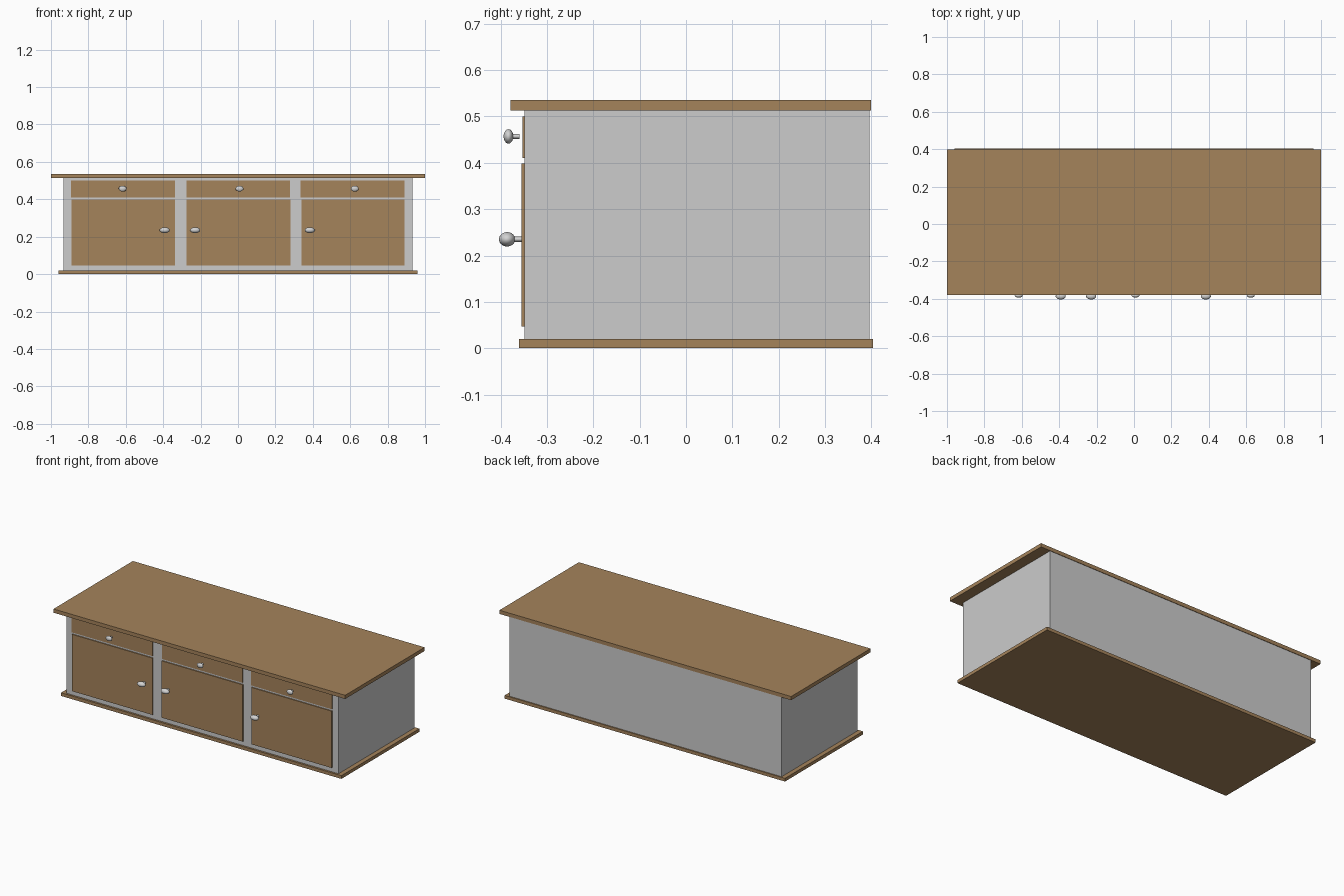
import bpy
import math

if "Cube" in bpy.data.objects:
    bpy.data.objects.remove(bpy.data.objects["Cube"])


def material(name, rgb):
    m = bpy.data.materials.new(name)
    m.diffuse_color = (*rgb, 1.0)
    m.use_nodes = True
    m.node_tree.nodes["Principled BSDF"].inputs["Base Color"].default_value = m.diffuse_color
    return m


WOOD = material("brown wood", (0.375, 0.228, 0.105))
PAINT = material("light grey paint", (0.604, 0.604, 0.604))
METAL = material("pale metal", (0.65, 0.65, 0.65))


def box(name, x, y, z, mat):
    bpy.ops.mesh.primitive_cube_add(size=1)
    o = bpy.context.object
    o.name = name
    o.location = [(a + b) / 2 for a, b in (x, y, z)]
    o.scale = [b - a for a, b in (x, y, z)]
    bpy.ops.object.transform_apply(location=False, rotation=False, scale=True)
    o.data.materials.append(mat)


def knob(name, x, y, z, radii, stem_end):
    # rounded head
    bpy.ops.mesh.primitive_uv_sphere_add(segments=24, ring_count=14, radius=1, location=(x, y, z))
    o = bpy.context.object
    o.name = name + "_head"
    o.scale = radii
    bpy.ops.object.transform_apply(location=False, rotation=False, scale=True)
    bpy.ops.object.shade_smooth()
    o.data.materials.append(METAL)
    # stem
    bpy.ops.mesh.primitive_cylinder_add(vertices=20, radius=0.0055, depth=stem_end - y,
                                        location=(x, (y + stem_end) / 2, z),
                                        rotation=(math.pi / 2, 0, 0))
    o = bpy.context.object
    o.name = name + "_stem"
    o.scale = (1.5, 1, 1)
    bpy.ops.object.shade_smooth_by_angle(angle=math.radians(40))
    o.data.materials.append(METAL)


# carcass, base and top boards
box("body", (-0.933, 0.933), (-0.348, 0.396), (0.019, 0.514), PAINT)
box("base_board", (-0.961, 0.961), (-0.36, 0.403), (0, 0.02), WOOD)
box("top_board", (-1, 1), (-0.379, 0.399), (0.513, 0.536), WOOD)

# three bays: door span, drawer span, door knob x, drawer knob x
bays = [
    ((-0.89, -0.338), (-0.894, -0.338), -0.392, -0.617),
    ((-0.275, 0.281), (-0.275, 0.277), -0.229, 0.008),
    ((0.34, 0.891), (0.335, 0.891), 0.384, 0.624),
]
for i, (door, drawer, door_knob, drawer_knob) in enumerate(bays, 1):
    box(f"door_{i}", door, (-0.355, -0.345), (0.047, 0.399), WOOD)
    box(f"drawer_front_{i}", drawer, (-0.353, -0.345), (0.41, 0.5), WOOD)
    knob(f"door_knob_{i}", door_knob, -0.386, 0.235, (0.027, 0.0175, 0.0155), -0.354)
    knob(f"drawer_knob_{i}", drawer_knob, -0.383, 0.457, (0.021, 0.0105, 0.0155), -0.359)
